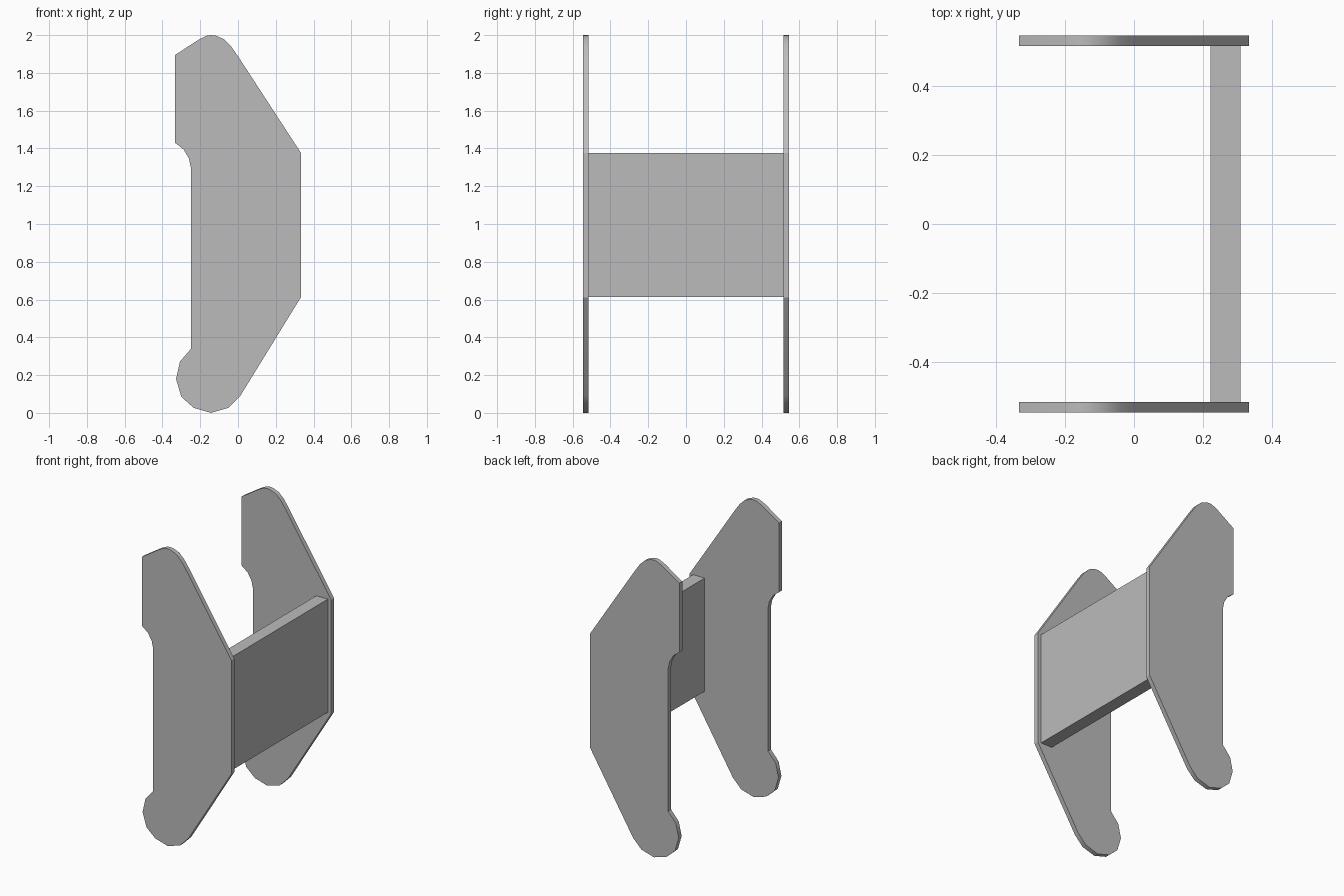
import bpy, bmesh, math

cube = bpy.data.objects.get("Cube")
if cube:
    bpy.data.objects.remove(cube, do_unlink=True)

# Single grey finish
grey = bpy.data.materials.new("plain_grey")
grey.use_nodes = True
COLOUR = (0.5, 0.5, 0.5, 1)
grey.diffuse_color = COLOUR
grey.node_tree.nodes["Principled BSDF"].inputs["Base Color"].default_value = COLOUR


def extrude_profile(name, outline, y0, y1):
    """Prism with an (x, z) outline running from y0 to y1."""
    bm = bmesh.new()
    face = bm.faces.new([bm.verts.new((x, y0, z)) for x, z in outline])
    new = bmesh.ops.extrude_face_region(bm, geom=[face])["geom"]
    verts = [v for v in new if isinstance(v, bmesh.types.BMVert)]
    bmesh.ops.translate(bm, verts=verts, vec=(0, y1 - y0, 0))
    bmesh.ops.recalc_face_normals(bm, faces=bm.faces)
    mesh = bpy.data.meshes.new(name)
    bm.to_mesh(mesh)
    bm.free()
    mesh.materials.append(grey)
    obj = bpy.data.objects.new(name, mesh)
    bpy.context.collection.objects.link(obj)
    bpy.ops.object.select_all(action="DESELECT")
    obj.select_set(True)
    bpy.context.view_layer.objects.active = obj
    bpy.ops.object.shade_smooth_by_angle(angle=math.radians(30))
    return obj


# Side plate outline: rounded top, sloped back, rounded foot, notched front edge
plate = [
    (-0.333, 1.895), (-0.205, 1.978), (-0.165, 1.997), (-0.143, 2.0),
    (-0.118, 1.997), (-0.077, 1.98), (-0.04, 1.945), (0.0, 1.888),
    (0.333, 1.377), (0.333, 0.612),
    (0.012, 0.09), (-0.05, 0.027), (-0.143, 0.0), (-0.235, 0.027),
    (-0.3, 0.085), (-0.328, 0.18), (-0.307, 0.272), (-0.25, 0.338),
    (-0.25, 1.3), (-0.26, 1.347), (-0.288, 1.395), (-0.333, 1.43),
]
INNER, OUTER = 0.515, 0.546
extrude_profile("front_side_plate", plate, -OUTER, -INNER)
extrude_profile("back_side_plate", plate, INNER, OUTER)

# Panel joining the two plates
panel = [(0.222, 0.614), (0.308, 0.614), (0.308, 1.376), (0.222, 1.376)]
extrude_profile("cross_panel", panel, -INNER, INNER)
